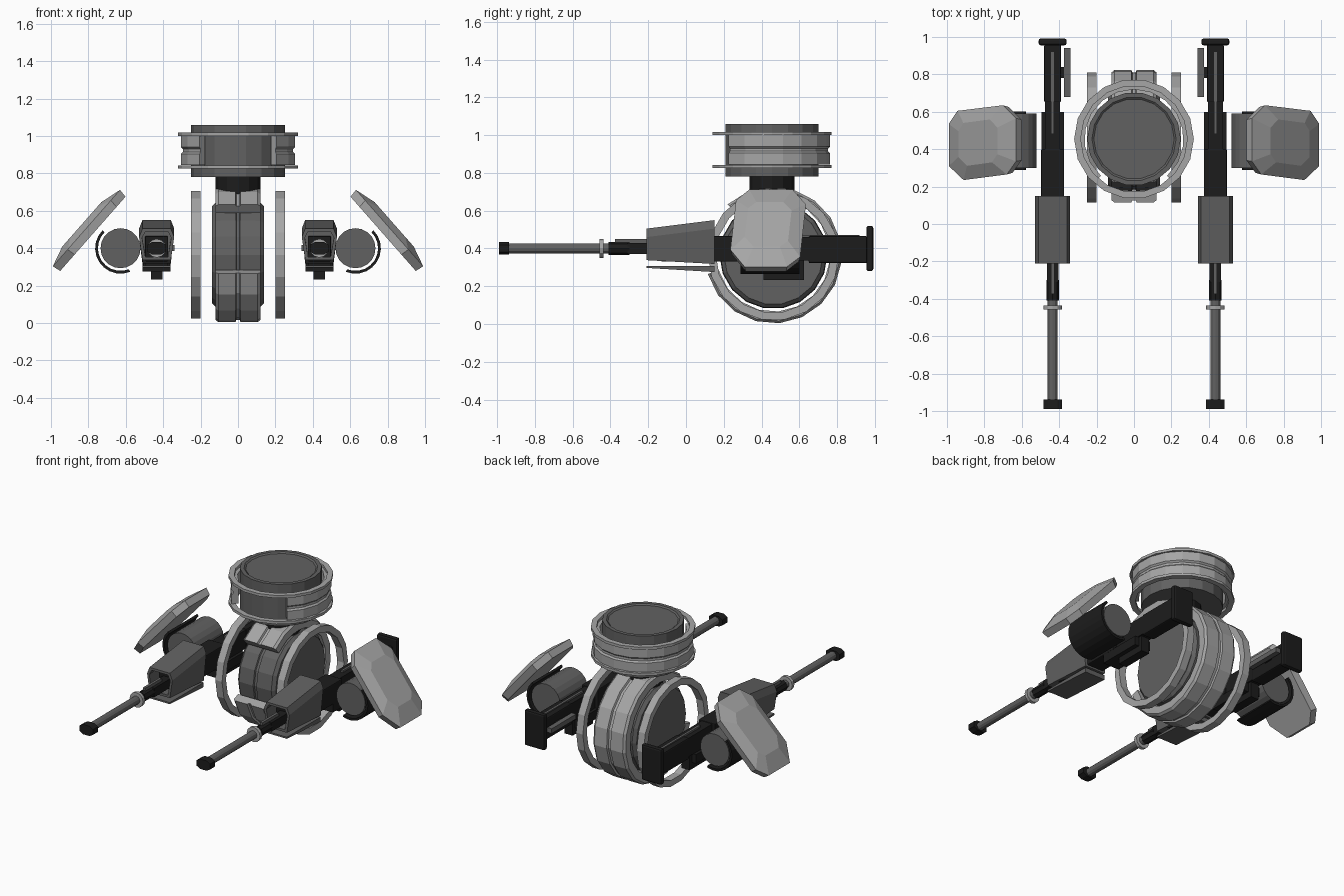
import bpy, bmesh
from math import sin, cos, pi, radians
from mathutils import Vector

if "Cube" in bpy.data.objects:
    bpy.data.objects.remove(bpy.data.objects["Cube"])


def material(name, v):
    m = bpy.data.materials.new(name)
    m.diffuse_color = (v, v, v, 1)
    m.use_nodes = True
    m.node_tree.nodes["Principled BSDF"].inputs["Base Color"].default_value = m.diffuse_color
    return m


DARK, MID, LIGHT = material("dark", .012), material("mid", .12), material("light", .38)


def finish(name, bm, mat, mirror, bevel=0):
    bmesh.ops.remove_doubles(bm, verts=bm.verts, dist=1e-5)
    bmesh.ops.recalc_face_normals(bm, faces=bm.faces)
    me = bpy.data.meshes.new(name)
    bm.to_mesh(me)
    bm.free()
    me.materials.append(mat)
    ob = bpy.data.objects.new(name, me)
    bpy.context.collection.objects.link(ob)
    if bevel:
        b = ob.modifiers.new("bevel", 'BEVEL')
        b.width, b.segments = bevel, 2
    if mirror:
        ob.modifiers.new("mirror", 'MIRROR').use_mirror_merge = False
    return ob


def loft(name, sections, mat, mirror=True, bevel=0):
    """Skin matching closed sections and cap both ends."""
    bm = bmesh.new()
    rings = [[bm.verts.new(p) for p in s] for s in sections]
    n = len(rings[0])
    for a, b in zip(rings, rings[1:]):
        for i in range(n):
            j = (i + 1) % n
            bm.faces.new((a[i], a[j], b[j], b[i]))
    bm.faces.new(rings[0])
    bm.faces.new(rings[-1])
    return finish(name, bm, mat, mirror, bevel)


def box(name, x, y, z, mat, mirror=True, bevel=0):
    rect = [(x[0], z[0]), (x[1], z[0]), (x[1], z[1]), (x[0], z[1])]
    return loft(name, [[(a, yy, b) for a, b in rect] for yy in y], mat, mirror, bevel)


def lathe(name, profile, c, axis, mat, n=18, arc=(0, 360), mirror=False):
    """Spin a closed (along, radius) profile about an axis; an open arc gets end caps."""
    bm = bmesh.new()
    full = arc[1] - arc[0] >= 360
    rings = []
    for k in range(n if full else n + 1):
        t = radians(arc[0] + (arc[1] - arc[0]) * k / n)
        ring = []
        for h, r in profile:
            a, b = r * cos(t), r * sin(t)
            p = {'x': (h, a, b), 'y': (a, h, b), 'z': (a, b, h)}[axis]
            ring.append(bm.verts.new(Vector(c) + Vector(p)))
        rings.append(ring)
    m = len(profile)
    for k in range(n):
        a, b = rings[k], rings[(k + 1) % len(rings)]
        for i in range(m):
            if profile[i][1] == 0 and profile[(i + 1) % m][1] == 0:
                continue
            j = (i + 1) % m
            bm.faces.new((a[i], a[j], b[j], b[i]))
    if not full:
        bm.faces.new(rings[0])
        bm.faces.new(rings[-1])
    return finish(name, bm, mat, mirror)


def cyl(name, c, axis, r, h, mat, n=18, mirror=False):
    return lathe(name, [(h[0], 0), (h[0], r), (h[1], r), (h[1], 0)], c, axis, mat, n, mirror=mirror)


def tube(name, c, axis, r, h, mat, n=18, arc=(0, 360), mirror=False):
    return lathe(name, [(h[0], r[0]), (h[0], r[1]), (h[1], r[1]), (h[1], r[0])], c, axis, mat, n, arc, mirror)


# Head: drum with recessed lid, two full flanges, stepped band open at the front
HC = (0, .455, 0)
lathe("head_drum", [(.78, 0), (.78, .25), (1.06, .25), (1.06, .225), (1.052, .215), (1.052, 0)], HC, 'z', MID)
for z in (.825, 1.0):
    tube("head_flange", HC, 'z', (.285, .32), (z, z + .018), LIGHT)
lathe("head_band", [(.845, .265), (.845, .308), (.905, .308), (.915, .298), (.93, .298),
                    (.94, .308), (1.0, .308), (1.0, .265)], HC, 'z', LIGHT, 14, (-48, 228))

# Body: wheel-like hub, stepped band open at the front, two side hoops
BC = (0, .463, .365)
lathe("body_hub", [(-.14, 0), (-.14, .262), (-.12, .282), (-.012, .286), (-.008, .278), (.008, .278),
                   (.012, .286), (.12, .282), (.14, .262), (.14, 0)], BC, 'x', MID)
lathe("body_band", [(-.12, .3), (-.12, .35), (-.105, .362), (-.014, .362), (-.009, .35), (.009, .35),
                    (.014, .362), (.105, .362), (.12, .35), (.12, .3)], BC, 'x', LIGHT, 15, (-164, 132))
tube("side_hoop", BC, 'x', (.305, .347), (.2, .25), LIGHT, mirror=True)
cyl("neck", (0, .455, 0), 'z', .12, (.62, .8), DARK, 12)

# Guns: barrel group
GX, GZ = .435, .4
GC = (GX, 0, GZ)
octagon = [(.05, .018), (.025, .033), (-.025, .033), (-.05, .018),
           (-.05, -.018), (-.025, -.033), (.025, -.033), (.05, -.018)]
loft("muzzle", [[(GX + a, y, GZ + b) for a, b in octagon] for y in (-.99, -.937)], DARK)
cyl("barrel", GC, 'y', .027, (-.94, -.1), MID, 12, True)
tube("barrel_collar", GC, 'y', (.026, .05), (-.458, -.436), LIGHT, 12, mirror=True)
cyl("barrel_sleeve", GC, 'y', .034, (-.41, -.3), DARK, 8, True)
box("sleeve_block", (GX - .03, GX + .03), (-.31, -.1), (.37, .43), DARK)
box("front_sight_rail", (GX - .009, GX + .009), (-.375, -.2), (.42, .45), MID)


# Gun shroud: tapered box, hollow at the muzzle end
def shroud_section(y, top, bottom, inset=0):
    w = .094 - inset
    return [(GX - w + .018, y, bottom + inset), (GX + w - .018, y, bottom + inset),
            (GX + w, y, top - .045 - inset * .3), (GX + w - .018, y, top - inset),
            (GX - w + .018, y, top - inset), (GX - w, y, top - .045 - inset * .3)]


loft("gun_shroud", [shroud_section(.15, .55, .318), shroud_section(-.21, .505, .338),
                    shroud_section(-.21, .505, .338, .016), shroud_section(-.1, .515, .335, .016)], MID)
loft("under_plate", [[(GX - .075, y, a), (GX + .075, y, a), (GX + .075, y, b), (GX - .075, y, b)]
                     for y, a, b in ((-.21, .297, .308), (.15, .275, .306))], MID)

# Gun receiver, stock, butt plate and small fittings
box("receiver", (GX - .062, GX + .062), (-.13, .4), (.33, .465), DARK, bevel=.006)
box("receiver_rear", (GX - .04, GX + .04), (.39, .66), (.335, .46), DARK)
box("stock", (GX - .045, GX + .045), (.65, .96), (.322, .465), DARK, bevel=.008)
box("top_rail", (GX - .008, GX + .008), (.48, .92), (.455, .472), MID)
box("butt_plate", (GX - .075, GX + .075), (.955, .992), (.28, .52), DARK, bevel=.012)
box("magazine", (GX - .03, GX + .03), (.41, .625), (.232, .34), DARK)
box("magazine_mount", (GX - .06, GX + .06), (.3, .6), (.275, .335), DARK)
box("inner_side_rail", (.34, .374), (.68, .94), (.384, .416), MID)
box("rail_bracket", (.37, .4), (.78, .84), (.39, .41), DARK)

# Shoulder pods with a curved guard on the lower outside
PC = (.628, 0, .4)
cyl("shoulder_pod", PC, 'y', .107, (.3, .592), MID, 20, True)
tube("pod_guard", PC, 'y', (.121, .136), (.288, .602), DARK, 10, (-112, 45), True)

# Sloped shoulder shields: long octagon plates with chamfered outer face
outline = [(-.275, -.1), (-.2, -.17), (.15, -.2), (.27, -.125),
           (.27, .1), (.2, .17), (-.17, .2), (-.275, .13)]
centre, along, out = Vector((.8, .435, .495)), Vector((.66, 0, -.75)), Vector((.75, 0, .66))
loft("shoulder_shield", [[centre + along * u * s + Vector((0, v * s2, 0)) + out * h for u, v in outline]
                         for s, s2, h in ((.97, .95, -.03), (1, 1, .016), (.58, .62, .048))], LIGHT)
